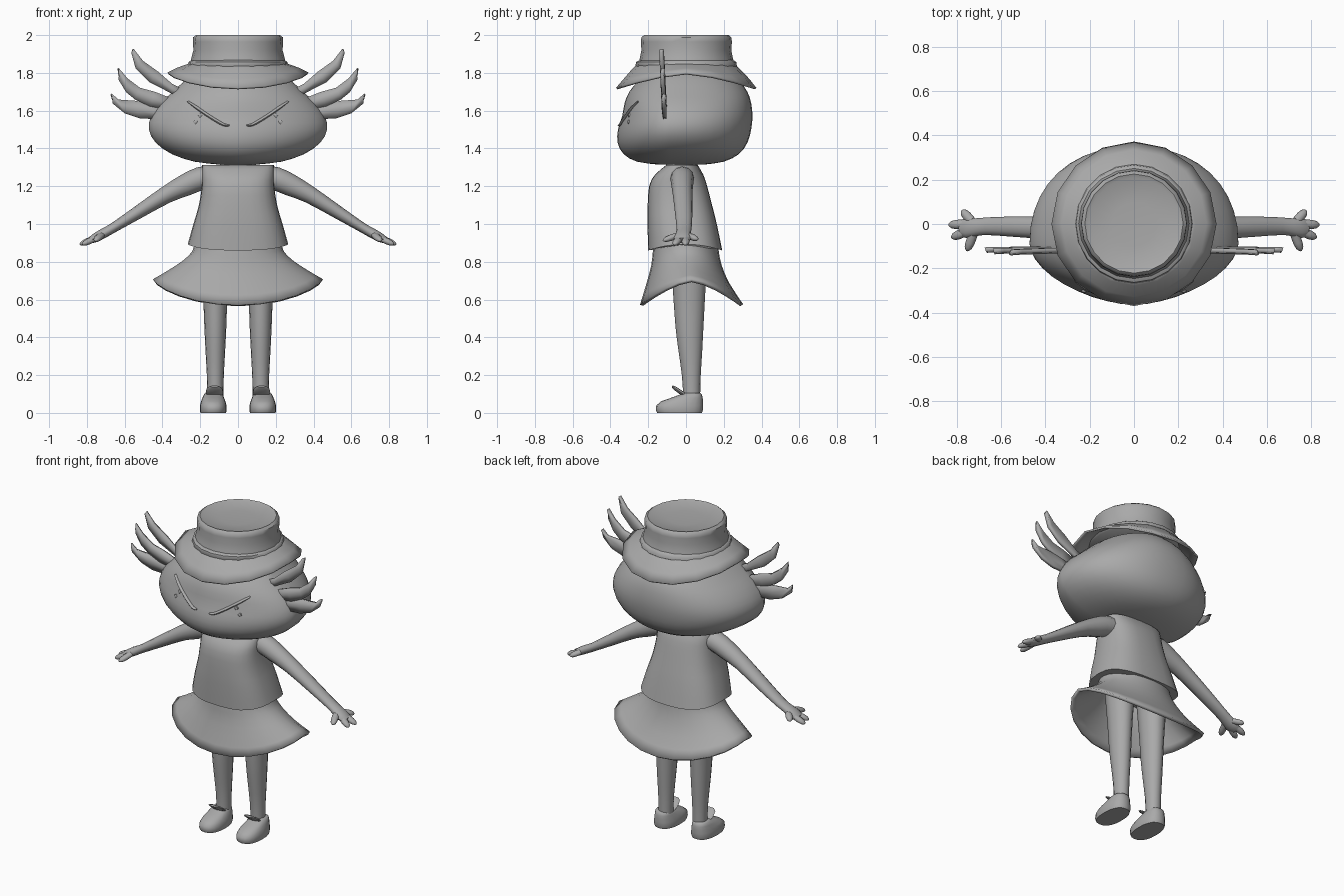
import bpy, math
from mathutils import Vector
from mathutils.bvhtree import BVHTree

grey = bpy.data.materials.new("plain_grey")
grey.diffuse_color = (0.4, 0.4, 0.4, 1)


def make(name, verts, faces, mirror=False, thick=0, angle=50):
    me = bpy.data.meshes.new(name)
    me.from_pydata(verts, [], faces)
    me.materials.append(grey)
    ob = bpy.data.objects.new(name, me)
    bpy.context.collection.objects.link(ob)
    bpy.context.view_layer.objects.active = ob
    ob.select_set(True)
    bpy.ops.object.shade_smooth_by_angle(angle=math.radians(angle))
    ob.select_set(False)
    if thick:
        m = ob.modifiers.new("thickness", 'SOLIDIFY')
        m.thickness, m.offset = thick, 0
    if mirror:
        ob.modifiers.new("mirror", 'MIRROR').use_clip = False
    return ob


def skin(rings, caps=True):
    """Quads between equal rings, with optional end caps."""
    n = len(rings[0])
    verts = [p for r in rings for p in r]
    faces = [(i * n + j, i * n + (j + 1) % n, (i + 1) * n + (j + 1) % n, (i + 1) * n + j)
             for i in range(len(rings) - 1) for j in range(n)]
    if caps:
        faces += [tuple(reversed(range(n))), tuple(range(len(verts) - n, len(verts)))]
    return verts, faces


def smooth_rows(rows, k):
    """Catmull-Rom in-betweens for a list of tuples."""
    out = []
    for i in range(len(rows) - 1):
        a, b, c, d = (rows[max(0, min(len(rows) - 1, i + o))] for o in (-1, 0, 1, 2))
        for s in range(k):
            t = s / k
            out.append(tuple(0.5 * (2 * q + (r - p) * t + (2 * p - 5 * q + 4 * r - s4) * t * t
                                    + (3 * q - p - 3 * r + s4) * t ** 3)
                             for p, q, r, s4 in zip(a, b, c, d)))
    return out + [rows[-1]]


def loft(name, rows, sides=24, cx=0, cy=None, nf=2, nb=2, k=1, caps=True, **kw):
    """Rows are (z, half width, front y, back y, drop of z at front and back)."""
    rings = []
    for z, rx, yf, yb, drop in smooth_rows(rows, k):
        mid = (yf + yb) / 2 if cy is None else cy
        ring = []
        for j in range(sides):
            t = 2 * math.pi * j / sides
            c, s = math.cos(t), math.sin(t)
            e = 2 / (nf if s < 0 else nb)
            x = math.copysign(abs(c) ** e, c) * rx
            y = abs(s) ** e * ((yf if s < 0 else yb) - mid)
            ring.append((cx + x, mid + y, z + drop * abs(s) ** 1.5))
        rings.append(ring)
    return make(name, *skin(rings, caps), **kw)


def tube(name, pts, sides=12, k=1, **kw):
    """Points are (x, y, z, horizontal radius, other radius)."""
    rows = smooth_rows(pts, k)
    rings = []
    for i, p in enumerate(rows):
        a, b = rows[max(i - 1, 0)], rows[min(i + 1, len(rows) - 1)]
        tan = (Vector(b[:3]) - Vector(a[:3])).normalized()
        u = Vector((0, 0, 1)).cross(tan).normalized()
        v = tan.cross(u)
        rings.append([Vector(p[:3]) + u * p[3] * math.cos(t) + v * p[4] * math.sin(t)
                      for t in (2 * math.pi * j / sides for j in range(sides))])
    return make(name, *skin(rings), **kw)


# Head: wide, with a pointed muzzle in plan
head = loft("head", [
    (1.315, .10, -.15, .10, 0), (1.33, .23, -.26, .20, 0), (1.37, .35, -.33, .28, 0),
    (1.43, .435, -.362, .325, 0), (1.50, .472, -.36, .345, 0), (1.57, .46, -.338, .352, 0),
    (1.64, .41, -.325, .345, 0), (1.70, .345, -.30, .325, 0), (1.76, .28, -.25, .28, 0),
    (1.81, .21, -.19, .21, 0), (1.84, .10, -.12, .06, 0)],
    sides=40, cy=-.09, nf=1.75, nb=2.2, k=2)
bvh = BVHTree.FromPolygons([v.co for v in head.data.vertices],
                           [p.vertices for p in head.data.polygons])


def face_y(x, z):
    return bvh.ray_cast(Vector((x, -2, z)), Vector((0, 1, 0)))[0].y


# Slanted brows and cheek dots on the face
brow = [(.045, 1.522, .004), (.075, 1.525, .008), (.12, 1.55, .009), (.17, 1.582, .009),
        (.22, 1.617, .009), (.262, 1.648, .004)]
tube("brow", [(x, face_y(x, z), z, .012, r) for x, z, r in brow], sides=8, k=2, mirror=True)
for i, (x, z) in enumerate([(.225, 1.54), (.20, 1.575)]):
    y = face_y(x, z)
    tube(f"cheek_dot_{i}", [(x, y - .006, z, .003, .003), (x, y - .003, z, .011, .011),
                            (x, y + .01, z, .012, .012)], sides=8, mirror=True)

# Flat wavy gill fronds on each side: upper edge then lower edge, in x and z
fronds = {
    "gill_top": [(.556, 1.926), (.505, 1.862), (.423, 1.804), (.35, 1.74), (.27, 1.70),
                 (.275, 1.66), (.35, 1.693), (.465, 1.751), (.54, 1.825), (.562, 1.91)],
    "gill_middle": [(.635, 1.825), (.588, 1.77), (.52, 1.72), (.44, 1.698), (.33, 1.655),
                    (.33, 1.60), (.465, 1.624), (.545, 1.661), (.592, 1.70), (.63, 1.765)],
    "gill_bottom": [(.672, 1.688), (.635, 1.656), (.545, 1.651), (.465, 1.635), (.36, 1.61),
                    (.36, 1.585), (.423, 1.556), (.52, 1.561), (.598, 1.587), (.661, 1.64)],
}
for name, outline in fronds.items():
    half = len(outline) // 2
    verts, faces = [], []
    for i in range(half):  # slightly bulged centre line between the two edges
        (x0, z0), (x1, z1) = outline[i], outline[-1 - i]
        y = -.115 - .05 * (z0 - 1.7)
        verts += [(x0, y, z0), ((x0 + x1) / 2, y - .006, (z0 + z1) / 2), (x1, y, z1)]
    for i in range(half - 1):
        a = 3 * i
        faces += [(a, a + 1, a + 4, a + 3), (a + 1, a + 2, a + 5, a + 4)]
    make(name, verts, faces, mirror=True, thick=.02, angle=40)

# Hat: drooping brim, band and crown with a sunken top
loft("hat_brim", [(1.85, .235, -.24, .24, 0), (1.838, .275, -.275, .275, -.015),
                  (1.82, .325, -.325, .33, -.055), (1.797, .37, -.366, .368, -.08)],
     sides=16, caps=False, thick=.012)
loft("hat_band", [(1.825, .255, -.26, .26, 0), (1.835, .266, -.268, .27, 0),
                  (1.858, .262, -.264, .266, 0), (1.868, .245, -.245, .25, 0)], sides=20)
loft("hat_crown", [(1.85, .253, -.25, .255, 0), (1.88, .247, -.244, .248, 0),
                   (1.92, .236, -.236, .24, 0), (1.965, .239, -.239, .243, 0),
                   (1.988, .238, -.236, .24, 0), (2.0, .222, -.222, .226, 0),
                   (1.993, .205, -.205, .21, 0), (1.985, .10, -.10, .10, 0)], sides=20)

# Neck and boxy top
loft("neck", [(1.27, .10, -.11, .06, 0), (1.36, .09, -.10, .06, 0)], sides=16)
loft("shirt", [(.893, .266, -.20, .192, -.033), (1.0, .236, -.204, .163, 0),
               (1.1, .207, -.203, .138, 0), (1.2, .192, -.195, .112, 0),
               (1.26, .192, -.165, .092, 0), (1.312, .19, -.105, .062, 0)],
     sides=28, nf=2.7, nb=2.7, k=2)

# Flared skirt, open below
loft("skirt", [(.90, .22, -.16, .16, 0), (.85, .235, -.167, .165, 0),
               (.80, .285, -.175, .18, -.02), (.75, .36, -.20, .22, -.065),
               (.70, .445, -.235, .295, -.13)],
     sides=24, k=2, caps=False, thick=.018)

# Arms with four fingers
tube("arm", [(.12, -.02, 1.25, .06, .06), (.20, -.02, 1.24, .062, .062),
             (.28, -.02, 1.205, .058, .058), (.38, -.018, 1.155, .052, .046),
             (.54, -.012, 1.055, .046, .034), (.66, -.01, .98, .040, .026),
             (.71, -.014, .952, .040, .026), (.755, -.018, .927, .046, .024),
             (.785, -.018, .912, .035, .016)], k=2, mirror=True)
fingers = [((.735, .015, .938), (.778, .062, .918)), ((.765, .0, .922), (.838, -.004, .892)),
           ((.76, -.035, .922), (.825, -.062, .892)), ((.725, -.045, .94), (.755, -.122, .912))]
for i, (a, b) in enumerate(fingers):
    a, b = Vector(a), Vector(b)
    tube(f"finger_{i}", [(*a.lerp(b, t), r, r * .8)
                         for t, r in ((0, .02), (.5, .021), (.8, .017), (.95, .009), (1, .003))],
         sides=10, mirror=True)

# Legs, shoes and shoe tongues
loft("leg", [(.09, .042, -.015, .075, 0), (.2, .045, -.022, .078, 0),
             (.33, .052, -.04, .086, 0), (.45, .058, -.055, .092, 0),
             (.6, .064, -.066, .1, 0), (.88, .085, -.085, .115, 0)],
     sides=16, cx=.12, k=2, mirror=True)
loft("shoe", [(0, .068, -.152, .084, 0), (.015, .071, -.16, .09, 0), (.04, .07, -.157, .09, 0),
              (.062, .064, -.13, .09, 0), (.083, .056, -.07, .088, 0),
              (.1, .048, -.025, .082, 0), (.105, .040, -.01, .074, 0)],
     sides=20, cx=.131, nf=2.4, nb=2.4, mirror=True)
tube("shoe_tongue", [(.125, .0, .092, .042, .01), (.125, -.03, .11, .046, .011),
                     (.125, -.06, .132, .04, .01), (.125, -.073, .141, .022, .005)],
     mirror=True)
